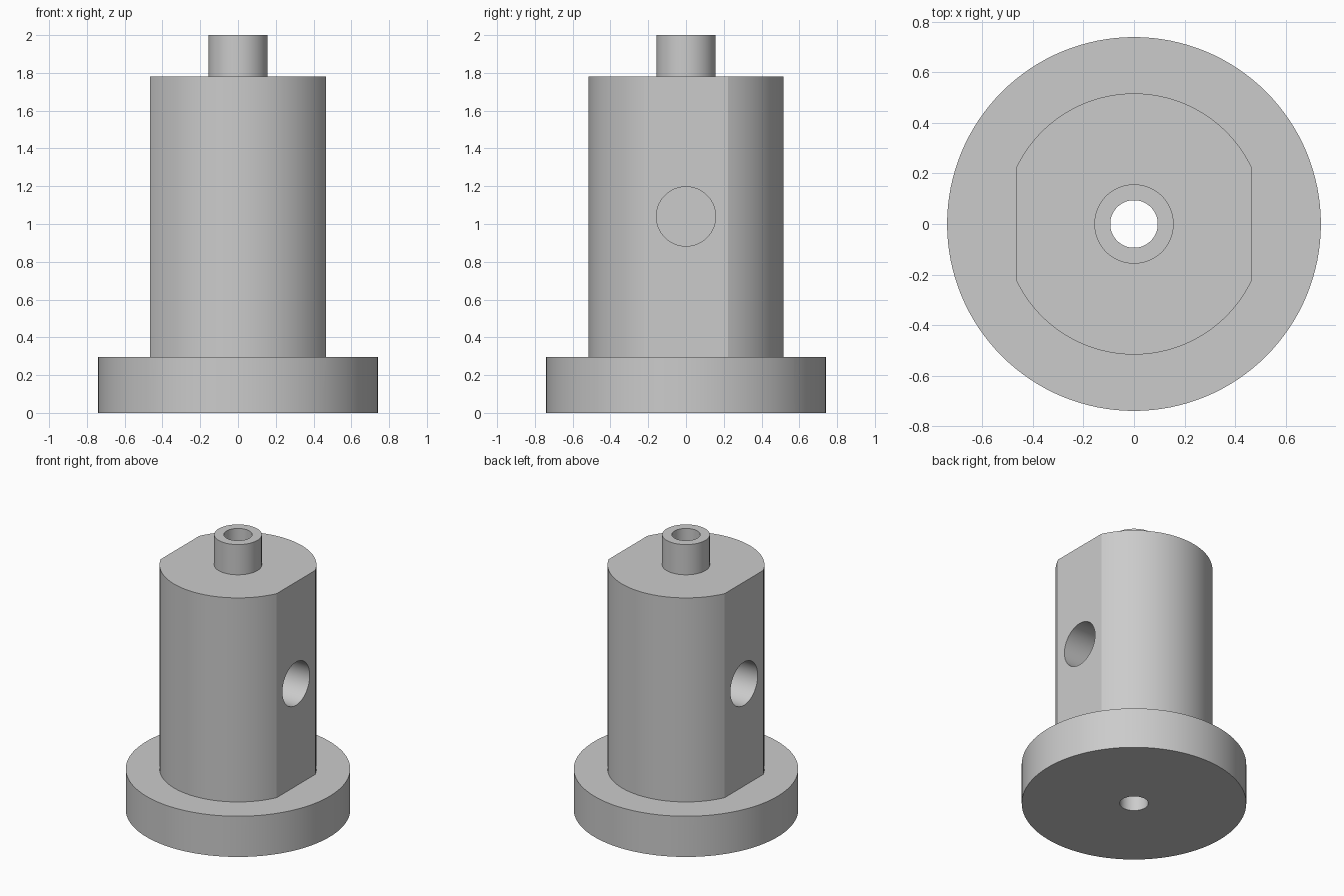
import bpy
import bmesh
from math import pi, radians
from mathutils import Matrix, Vector

cube = bpy.data.objects.get("Cube")
if cube:
    bpy.data.objects.remove(cube, do_unlink=True)

SEGMENTS = 128
FLANGE_R, FLANGE_TOP = 0.74, 0.296
BODY_R, BODY_TOP, FLAT_X = 0.517, 1.78, 0.467
SPOUT_R, BORE_R, TOP = 0.157, 0.094, 2.0
POCKET_R, POCKET_Z, POCKET_END = 0.157, 1.04, 0.157

grey = bpy.data.materials.new("plain grey")
grey.use_nodes = True
grey.diffuse_color = (0.6, 0.6, 0.6, 1)
grey.node_tree.nodes["Principled BSDF"].inputs["Base Color"].default_value = (0.6, 0.6, 0.6, 1)


def make_object(name, bm):
    bmesh.ops.recalc_face_normals(bm, faces=bm.faces)
    mesh = bpy.data.meshes.new(name)
    bm.to_mesh(mesh)
    bm.free()
    mesh.materials.append(grey)
    obj = bpy.data.objects.new(name, mesh)
    bpy.context.collection.objects.link(obj)
    return obj


def lathe(name, profile):
    """Revolve a closed (radius, height) outline around z."""
    bm = bmesh.new()
    verts = [bm.verts.new((r, 0, z)) for r, z in profile]
    edges = [bm.edges.new((v, verts[i - 1])) for i, v in enumerate(verts)]
    bmesh.ops.spin(bm, geom=verts + edges, cent=(0, 0, 0), axis=(0, 0, 1),
                   angle=2 * pi, steps=SEGMENTS, use_merge=True)
    bmesh.ops.remove_doubles(bm, verts=bm.verts, dist=1e-5)
    return make_object(name, bm)


def cut(target, cutter):
    cutter.hide_render = True
    mod = target.modifiers.new(cutter.name, 'BOOLEAN')
    mod.operation = 'DIFFERENCE'
    mod.solver = 'EXACT'
    mod.object = cutter
    bpy.context.view_layer.objects.active = target
    bpy.ops.object.modifier_apply(modifier=mod.name)
    bpy.data.objects.remove(cutter, do_unlink=True)


# Flange, body and spout with a bore right through
fitting = lathe("flanged_fitting", [
    (BORE_R, 0), (FLANGE_R, 0), (FLANGE_R, FLANGE_TOP), (BODY_R, FLANGE_TOP),
    (BODY_R, BODY_TOP), (SPOUT_R, BODY_TOP), (SPOUT_R, TOP), (BORE_R, TOP)])

for side in (1, -1):
    # Flat on the side of the body
    bm = bmesh.new()
    size = Vector((0.4, 1.6, BODY_TOP + 0.1 - FLANGE_TOP))
    centre = Vector((side * (FLAT_X + size.x / 2), 0, FLANGE_TOP + size.z / 2))
    bmesh.ops.create_cube(bm, size=1, matrix=Matrix.Translation(centre) @ Matrix.Diagonal(size).to_4x4())
    cut(fitting, make_object("flat_cutter", bm))

    # Round blind pocket in the flat
    bm = bmesh.new()
    depth = 0.5
    place = Matrix.Translation((side * (POCKET_END + depth / 2), 0, POCKET_Z))
    bmesh.ops.create_cone(bm, cap_ends=True, segments=64, radius1=POCKET_R, radius2=POCKET_R,
                          depth=depth, matrix=place @ Matrix.Rotation(pi / 2, 4, 'Y'))
    cut(fitting, make_object("pocket_cutter", bm))

# Smooth round walls, crisp edges
bpy.ops.object.select_all(action='DESELECT')
fitting.select_set(True)
bpy.context.view_layer.objects.active = fitting
bpy.ops.object.shade_smooth_by_angle(angle=radians(20))
